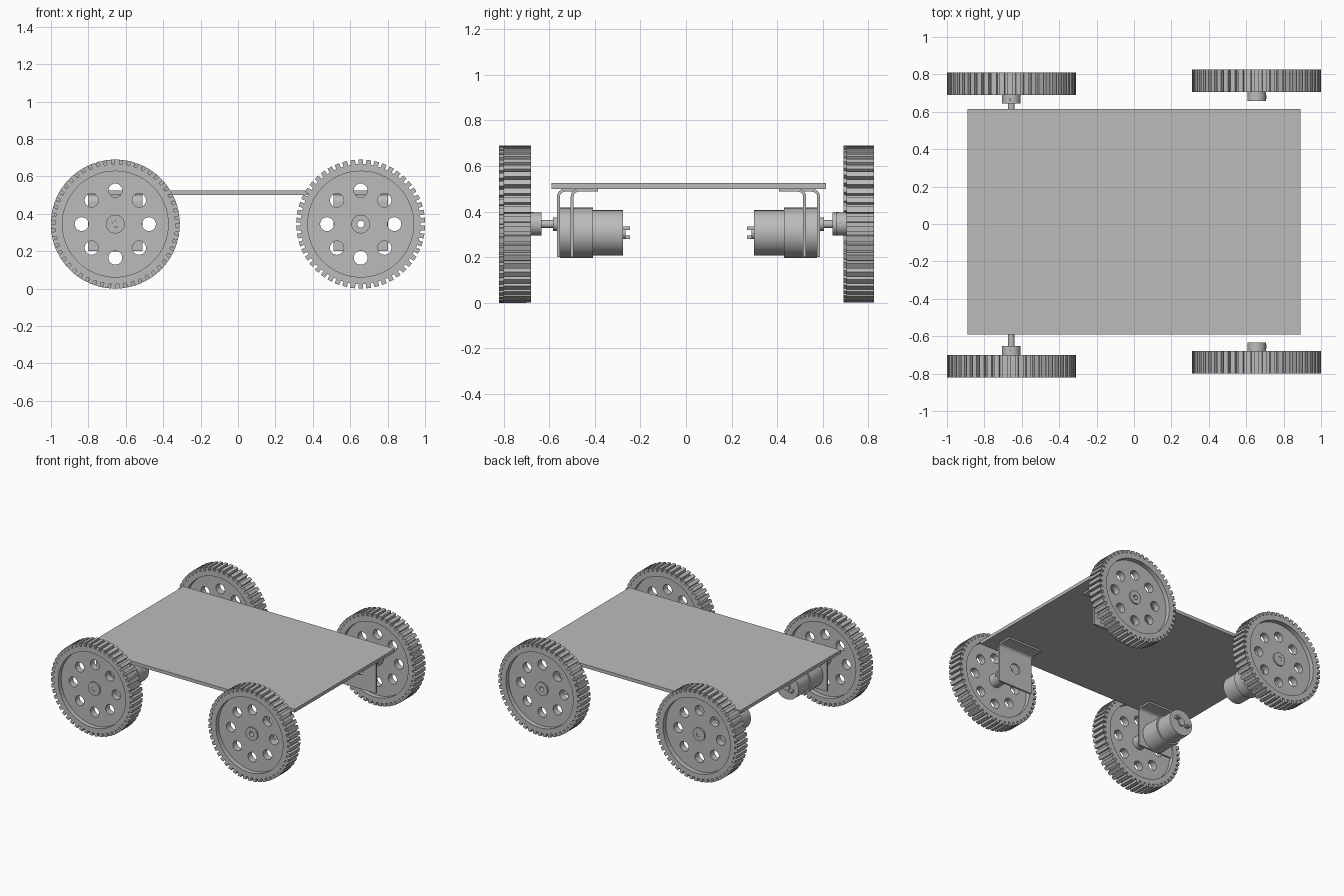
import bpy, math
from mathutils import Matrix

if "Cube" in bpy.data.objects:
    bpy.data.objects.remove(bpy.data.objects["Cube"])

grey = bpy.data.materials.new("plain grey")
grey.use_nodes = True
grey.diffuse_color = (0.5, 0.5, 0.5, 1)
grey.node_tree.nodes["Principled BSDF"].inputs["Base Color"].default_value = (0.5, 0.5, 0.5, 1)

AXLE_X, AXLE_Z = 0.656, 0.345
MOTOR_Z = 0.307

# Orientation of a flat outline: columns are local x, local y, extrusion
ALONG_Y = Matrix(((1, 0, 0), (0, 0, -1), (0, 1, 0))).to_4x4()
ALONG_X = Matrix(((0, 0, 1), (1, 0, 0), (0, 1, 0))).to_4x4()


def circle(r, n=48, cx=0, cy=0):
    return [(cx + r * math.cos(math.tau * i / n), cy + r * math.sin(math.tau * i / n))
            for i in range(n)]


def rect(w, h, cx=0, cy=0):
    return [(cx + sx * w / 2, cy + sy * h / 2)
            for sx, sy in ((-1, -1), (1, -1), (1, 1), (-1, 1))]


def gear(tip, root, teeth, phase=0):
    # Square teeth separated by narrower slots
    pts = []
    for i in range(teeth):
        for part, r in ((0, tip), (0.6, tip), (0.62, root), (0.98, root)):
            a = math.tau * (i + part + phase) / teeth
            pts.append((r * math.cos(a), r * math.sin(a)))
    return pts


def flat_part(name, loops, depth, location, axis=ALONG_Y):
    # Fill the outline loops (inner loops become holes) and extrude them
    curve = bpy.data.curves.new(name, "CURVE")
    curve.dimensions = "2D"
    curve.fill_mode = "BOTH"
    curve.extrude = depth / 2
    for loop in loops:
        spline = curve.splines.new("POLY")
        spline.points.add(len(loop) - 1)
        for p, (x, y) in zip(spline.points, loop):
            p.co = (x, y, 0, 1)
        spline.use_cyclic_u = True
    temp = bpy.data.objects.new(name + "_outline", curve)
    bpy.context.scene.collection.objects.link(temp)
    graph = bpy.context.evaluated_depsgraph_get()
    mesh = bpy.data.meshes.new_from_object(temp.evaluated_get(graph))
    bpy.data.objects.remove(temp)
    mesh.transform(axis)
    mesh.materials.clear()
    mesh.materials.append(grey)
    obj = bpy.data.objects.new(name, mesh)
    obj.location = location
    bpy.context.scene.collection.objects.link(obj)
    bpy.ops.object.select_all(action="DESELECT")
    obj.select_set(True)
    bpy.context.view_layer.objects.active = obj
    bpy.ops.object.shade_smooth_by_angle(angle=math.radians(25))
    return obj


def rod(name, r, y0, y1, x, z, bore=None):
    loops = [circle(r)] + ([circle(bore, 24)] if bore else [])
    return flat_part(name, loops, abs(y1 - y0), (x, (y0 + y1) / 2, z))


def wheel(tag, x, y, out, phase, screw_angle):
    at = (x, y, AXLE_Z)
    flat_part(tag + "_wheel_rim", [gear(0.345, 0.321, 50, phase), circle(0.283, 64)], 0.12, at)
    # Recessed web with a ring of eight lightening holes
    holes = [circle(0.037, 24, 0.18 * math.cos(k * math.pi / 4), 0.18 * math.sin(k * math.pi / 4))
             for k in range(8)]
    flat_part(tag + "_wheel_web", [circle(0.286, 64), circle(0.018, 24)] + holes, 0.05, at)
    rod(tag + "_wheel_hub", 0.05, y + out * 0.035, y - out * 0.107, x, AXLE_Z, 0.018)
    # Set screw in the side of the hub
    screw = flat_part(tag + "_set_screw", [circle(0.011, 16)], 0.012, (0, 0, 0), ALONG_X)
    screw.rotation_euler.y = -screw_angle
    screw.location = (x + 0.046 * math.cos(screw_angle), y - out * 0.085,
                      AXLE_Z + 0.046 * math.sin(screw_angle))


def bracket(tag, x, y, out):
    # Upright plate with a round hole
    t, bend = 0.013, 0.035
    flat_part(tag + "_bracket_plate",
              [rect(0.29, 0.265, 0, 0.3325 - AXLE_Z), circle(0.04, 32)],
              t, (x, y - out * t / 2, AXLE_Z))
    # Rounded corner leading to the flange under the deck
    arc = [math.pi / 2 * i / 6 for i in range(7)]
    outer = [(bend * math.cos(a), bend * math.sin(a)) for a in arc]
    inner = [((bend - t) * math.cos(a), (bend - t) * math.sin(a)) for a in reversed(arc)]
    reach = -0.12 + bend
    profile = outer + [(reach, bend), (reach, bend - t)] + inner
    flat_part(tag + "_bracket_flange", [[(out * u, v) for u, v in profile]],
              0.29, (x, y - out * bend, 0.50 - bend), ALONG_X)


def motor(tag, x, y, out, wheel_y):
    def piece(name, r, a, b, z=MOTOR_Z, dx=0):
        rod(tag + name, r, y + out * a, y + out * b, x + dx, z)
    piece("_gearbox", 0.11, -0.013, -0.158)
    piece("_motor_can", 0.099, -0.158, -0.29)
    piece("_motor_end_boss", 0.028, -0.29, -0.301)
    piece("_shaft_collar", 0.03, 0.018, -0.02, AXLE_Z)
    rod(tag + "_shaft", 0.0175, y, wheel_y + out * 0.033, x, AXLE_Z)
    # Two solder tabs on the rear of the motor
    for name, side in (("upper", 1), ("lower", -1)):
        flat_part(f"{tag}_{name}_terminal", [rect(0.03, 0.016)], 0.034,
                  (x + side * 0.045, y - out * 0.304, MOTOR_Z + side * 0.02))


# Deck
flat_part("deck", [rect(1.78, 1.205)], 0.025, (0, 0.0125, 0.5125)).data.transform(
    Matrix.Rotation(math.pi / 2, 4, "X"))

# Corners: tag, x side, y side, wheel y, bracket y, tooth phase, screw angle
corners = (
    ("front_right", -1, -1, -0.76, -0.566, 0.0, 1.9),
    ("front_left", 1, -1, -0.74, -0.506, 0.2, 0.0),
    ("back_right", -1, 1, 0.75, 0.588, 0.35, 1.9),
    ("back_left", 1, 1, 0.765, 0.527, 0.2, 0.0),
)
for tag, sx, sy, wheel_y, bracket_y, phase, screw_angle in corners:
    x = sx * AXLE_X
    wheel(tag, x, wheel_y, sy, phase, screw_angle)
    bracket(tag, x, bracket_y, sy)
    if sx < 0:
        motor(tag, x, bracket_y, sy, wheel_y)
